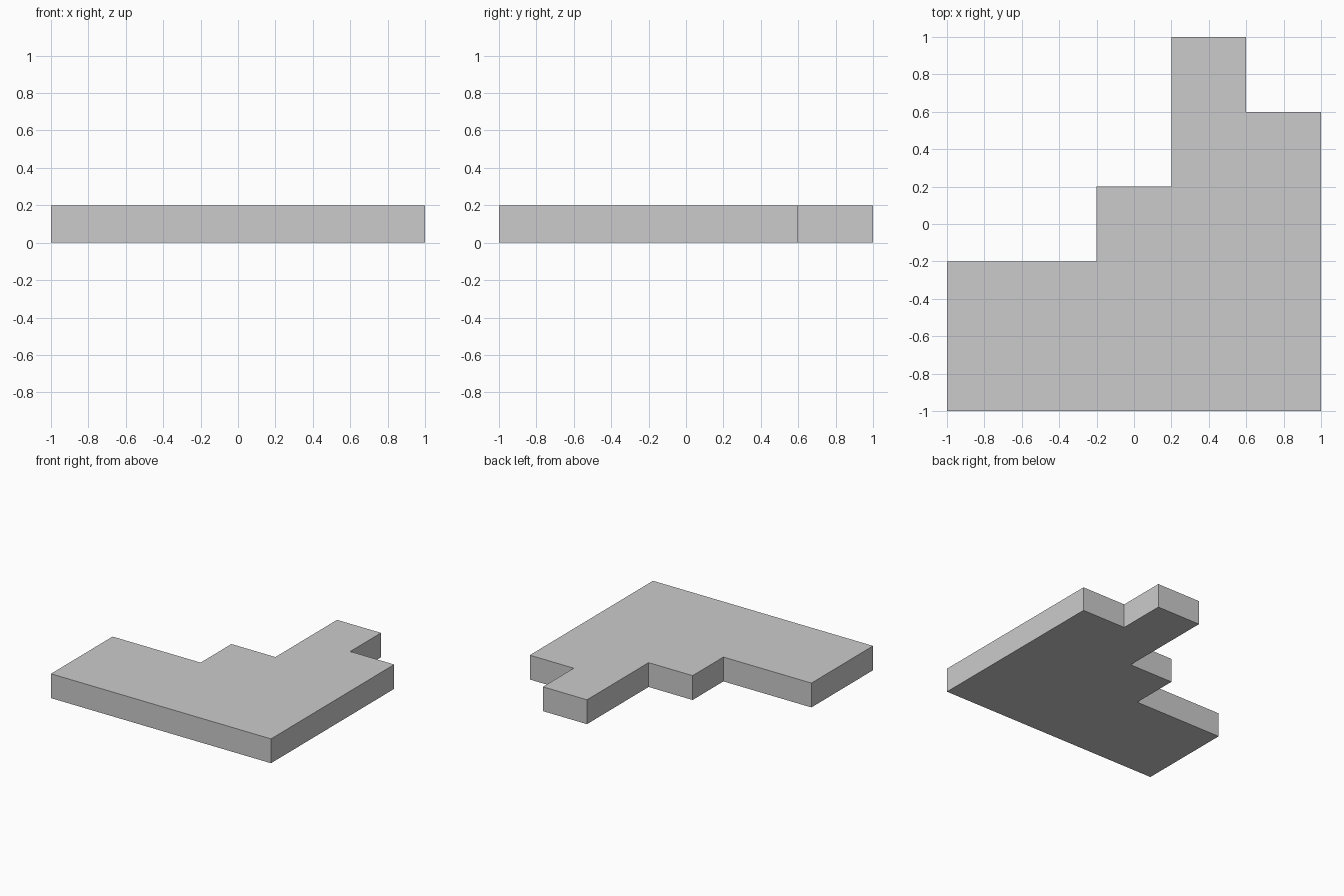
import bpy
import bmesh
from mathutils import Vector

if "Cube" in bpy.data.objects:
    bpy.data.objects.remove(bpy.data.objects["Cube"])

# Stepped outline of the slab, seen from the top
OUTLINE = [(-1, -1), (1, -1), (1, 0.6), (0.6, 0.6), (0.6, 1), (0.2, 1),
           (0.2, 0.2), (-0.2, 0.2), (-0.2, -0.2), (-1, -0.2)]
THICKNESS = 0.2


def extruded_profile(name, outline, height):
    bm = bmesh.new()
    face = bm.faces.new([bm.verts.new((x, y, 0)) for x, y in outline])
    top = bmesh.ops.extrude_face_region(bm, geom=[face], use_keep_orig=True)
    verts = [g for g in top["geom"] if isinstance(g, bmesh.types.BMVert)]
    bmesh.ops.translate(bm, verts=verts, vec=Vector((0, 0, height)))
    bmesh.ops.recalc_face_normals(bm, faces=bm.faces)
    mesh = bpy.data.meshes.new(name)
    bm.to_mesh(mesh)
    bm.free()
    obj = bpy.data.objects.new(name, mesh)
    bpy.context.collection.objects.link(obj)
    return obj


# Flat stepped slab
extruded_profile("stepped_slab", OUTLINE, THICKNESS)
